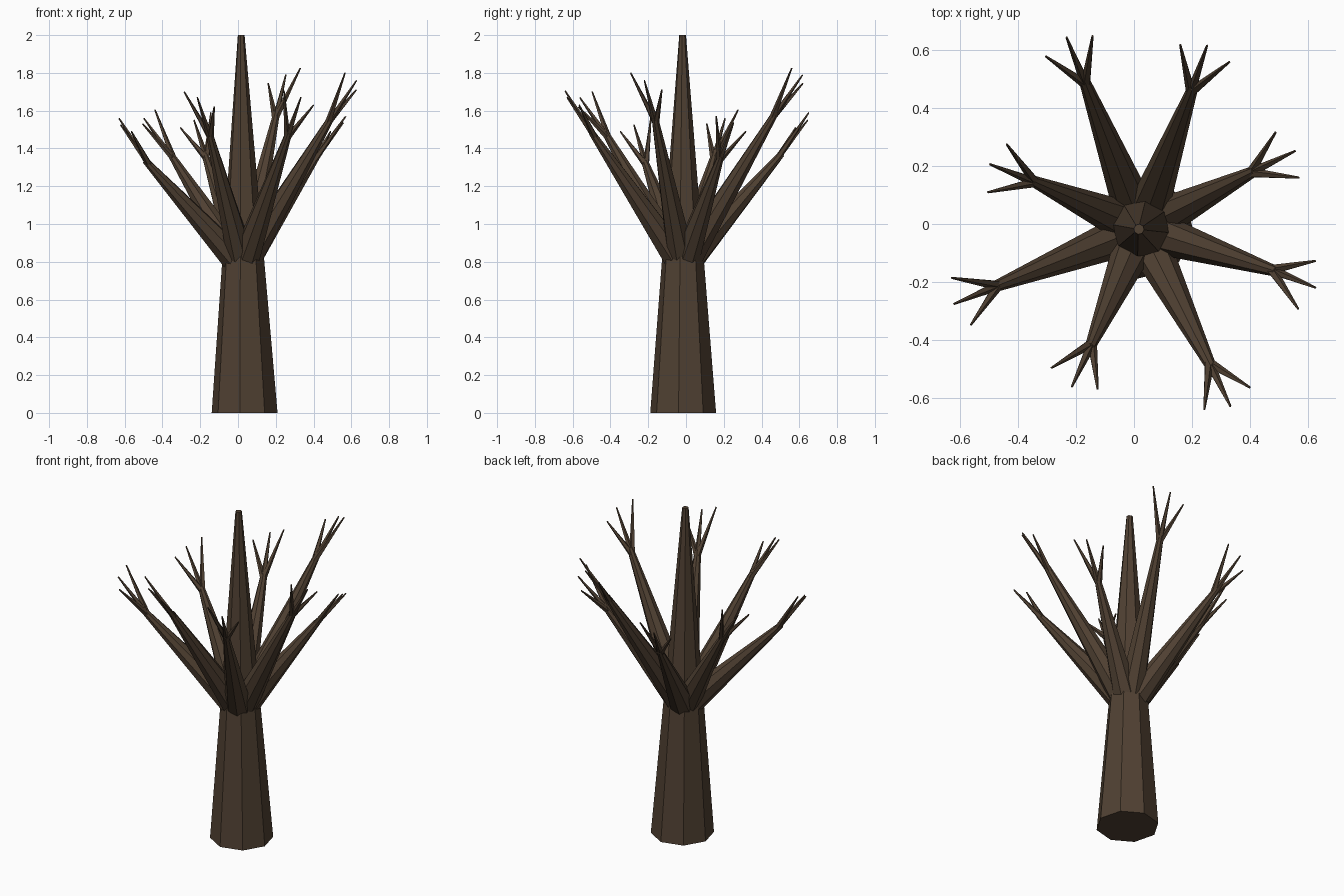
import bpy, bmesh, math
from mathutils import Vector

if "Cube" in bpy.data.objects:
    bpy.data.objects.remove(bpy.data.objects["Cube"])

bark = bpy.data.materials.new("bark")
bark.diffuse_color = (0.08, 0.052, 0.032, 1)
bark.use_nodes = True
bark.node_tree.nodes["Principled BSDF"].inputs["Base Color"].default_value = bark.diffuse_color


def limb(bm, start, end, r0, r1, sides, phase=0.0, flat=False):
    """Tapered, capped, flat-faced tube from start to end."""
    a, b = Vector(start), Vector(end)
    d = (b - a).normalized()
    if flat:
        u, v = Vector((1, 0, 0)), Vector((0, 1, 0))
    else:
        u = Vector((0, 0, 1)).cross(d).normalized()
        v = d.cross(u)
    rings = []
    for c, r in ((a, r0), (b, r1)):
        ring = []
        for i in range(sides):
            t = phase + 2 * math.pi * i / sides
            ring.append(bm.verts.new(c + u * (r * math.cos(t)) + v * (r * math.sin(t))))
        rings.append(ring)
    lo, hi = rings
    for i in range(sides):
        j = (i + 1) % sides
        bm.faces.new((lo[i], lo[j], hi[j], hi[i]))
    bm.faces.new(lo[::-1])
    bm.faces.new(hi)


def make(name, bm):
    bmesh.ops.recalc_face_normals(bm, faces=bm.faces)
    me = bpy.data.meshes.new(name)
    bm.to_mesh(me)
    bm.free()
    me.materials.append(bark)
    bpy.context.collection.objects.link(bpy.data.objects.new(name, me))


# Trunk: one long eight-sided taper
bm = bmesh.new()
limb(bm, (0.035, -0.015, 0), (0.017, -0.018, 2), 0.176, 0.018, 8, math.radians(-8), True)
make("trunk", bm)

# Branches: fork point, then the three twig tips
branches = [
    ((-.175, .505, 1.37), (-.305, .58, 1.51), (-.233, .645, 1.55), (-.143, .65, 1.59)),
    ((.205, .475, 1.59), (.16, .62, 1.745), (.253, .617, 1.79), (.33, .56, 1.825)),
    ((.42, .185, 1.36), (.49, .317, 1.49), (.557, .252, 1.535), (.57, .16, 1.57)),
    ((.495, -.165, 1.565), (.627, -.128, 1.71), (.627, -.22, 1.76), (.567, -.293, 1.80)),
    ((.27, -.50, 1.485), (.243, -.64, 1.705), (.333, -.63, 1.67), (.40, -.565, 1.63)),
    ((-.153, -.428, 1.485), (-.285, -.497, 1.70), (-.215, -.562, 1.67), (-.126, -.57, 1.62)),
    ((-.49, -.22, 1.335), (-.63, -.186, 1.56), (-.622, -.276, 1.525), (-.564, -.348, 1.49)),
    ((-.357, .152, 1.37), (-.44, .276, 1.605), (-.498, .207, 1.56), (-.505, .11, 1.53)),
]
root = Vector((0.025, -0.015, 0.77))
for n, (fork, *tips) in enumerate(branches, 1):
    bm = bmesh.new()
    limb(bm, root, fork, 0.08, 0.018, 8)
    make(f"branch_{n}", bm)
    # Twigs start a little inside the branch end
    inner = Vector(fork).lerp(root, 0.04)
    bm = bmesh.new()
    for tip in tips:
        limb(bm, inner, tip, 0.018, 0.004, 5)
    make(f"twigs_{n}", bm)
